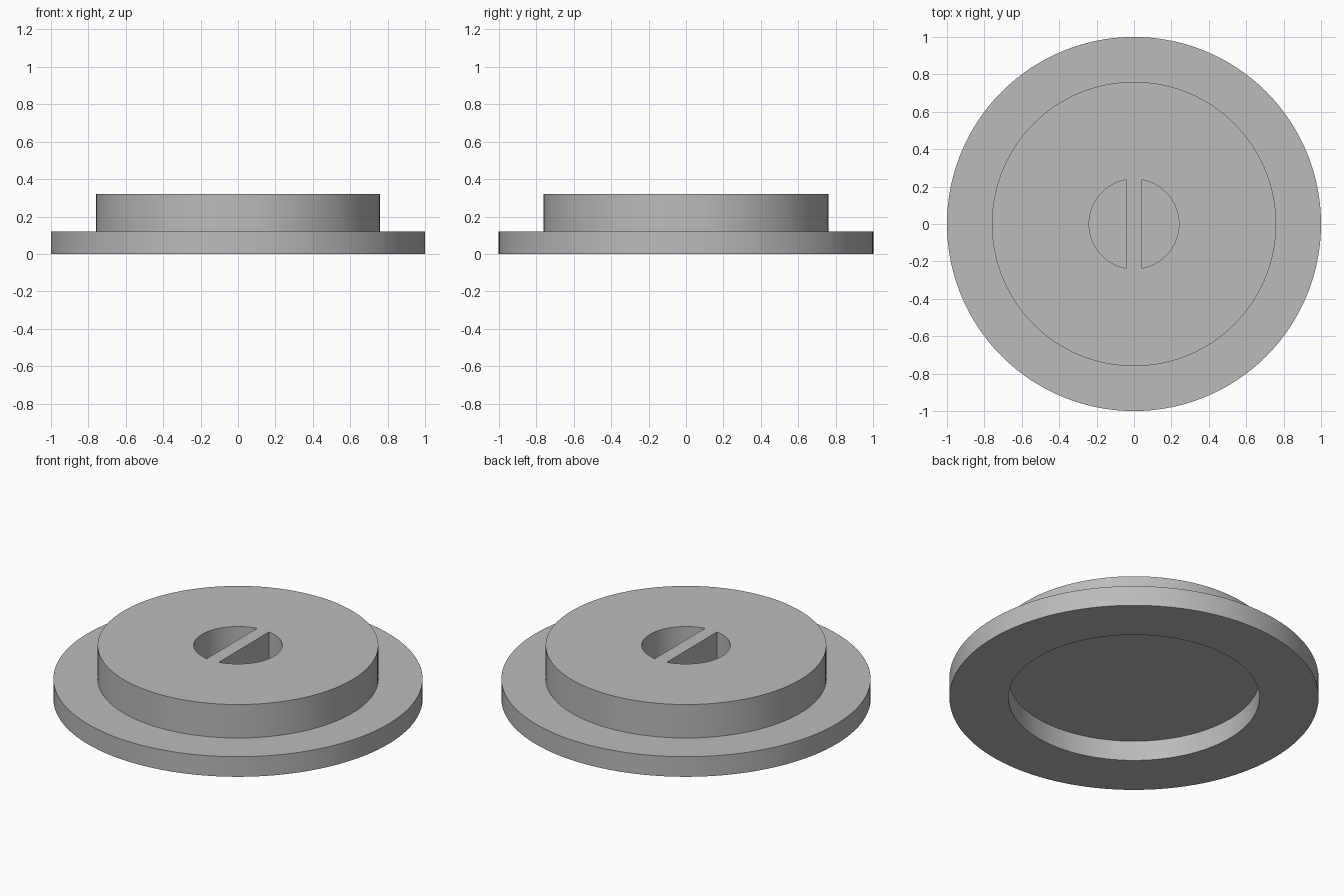
import bpy, bmesh, math

SEGMENTS = 128
cube = bpy.data.objects.get("Cube")
if cube:
    bpy.data.objects.remove(cube, do_unlink=True)

# One plain grey for the whole part
grey = bpy.data.materials.new("plain grey")
grey.use_nodes = True
colour = (0.5, 0.5, 0.5, 1)
grey.diffuse_color = colour
grey.node_tree.nodes["Principled BSDF"].inputs["Base Color"].default_value = colour


def make_object(name, bm):
    bmesh.ops.recalc_face_normals(bm, faces=bm.faces)
    mesh = bpy.data.meshes.new(name)
    bm.to_mesh(mesh)
    bm.free()
    mesh.materials.append(grey)
    obj = bpy.data.objects.new(name, mesh)
    bpy.context.collection.objects.link(obj)
    return obj


def stack(name, loops):
    """Bridge successive closed loops of points and cap both ends."""
    bm = bmesh.new()
    rings = [[bm.verts.new(p) for p in loop] for loop in loops]
    for a, b in zip(rings, rings[1:]):
        for i in range(len(a)):
            j = (i + 1) % len(a)
            bm.faces.new((a[i], a[j], b[j], b[i]))
    bm.faces.new(rings[0])
    bm.faces.new(rings[-1])
    return make_object(name, bm)


def circle(r, z):
    steps = [2 * math.pi * i / SEGMENTS for i in range(SEGMENTS)]
    return [(r * math.cos(a), r * math.sin(a), z) for a in steps]


def half_disc(side, r, gap, z):
    limit = math.acos(gap / r)
    n = SEGMENTS // 2
    steps = [limit * (2 * i / n - 1) for i in range(n + 1)]
    return [(side * r * math.cos(a), r * math.sin(a), z) for a in steps]


# Flanged cap: underside recess, flange, raised boss
profile = [(0.68, 0.12), (0.68, 0), (1, 0), (1, 0.12), (0.76, 0.12), (0.76, 0.32)]
cap = stack("flanged_cap", [circle(r, z) for r, z in profile])

# Two half-round pockets leave a grip bar across the middle
for side in (-1, 1):
    cutter = stack("pocket_cutter", [half_disc(side, 0.24, 0.04, z) for z in (0.16, 0.4)])
    cutter.hide_render = True
    cut = cap.modifiers.new("pocket", "BOOLEAN")
    cut.operation = "DIFFERENCE"
    cut.solver = "EXACT"
    cut.object = cutter
    bpy.context.view_layer.objects.active = cap
    bpy.ops.object.modifier_apply(modifier=cut.name)
    bpy.data.objects.remove(cutter, do_unlink=True)

# Smooth round walls with crisp rims
bpy.ops.object.select_all(action="DESELECT")
cap.select_set(True)
bpy.context.view_layer.objects.active = cap
bpy.ops.object.shade_smooth_by_angle(angle=math.radians(30))
